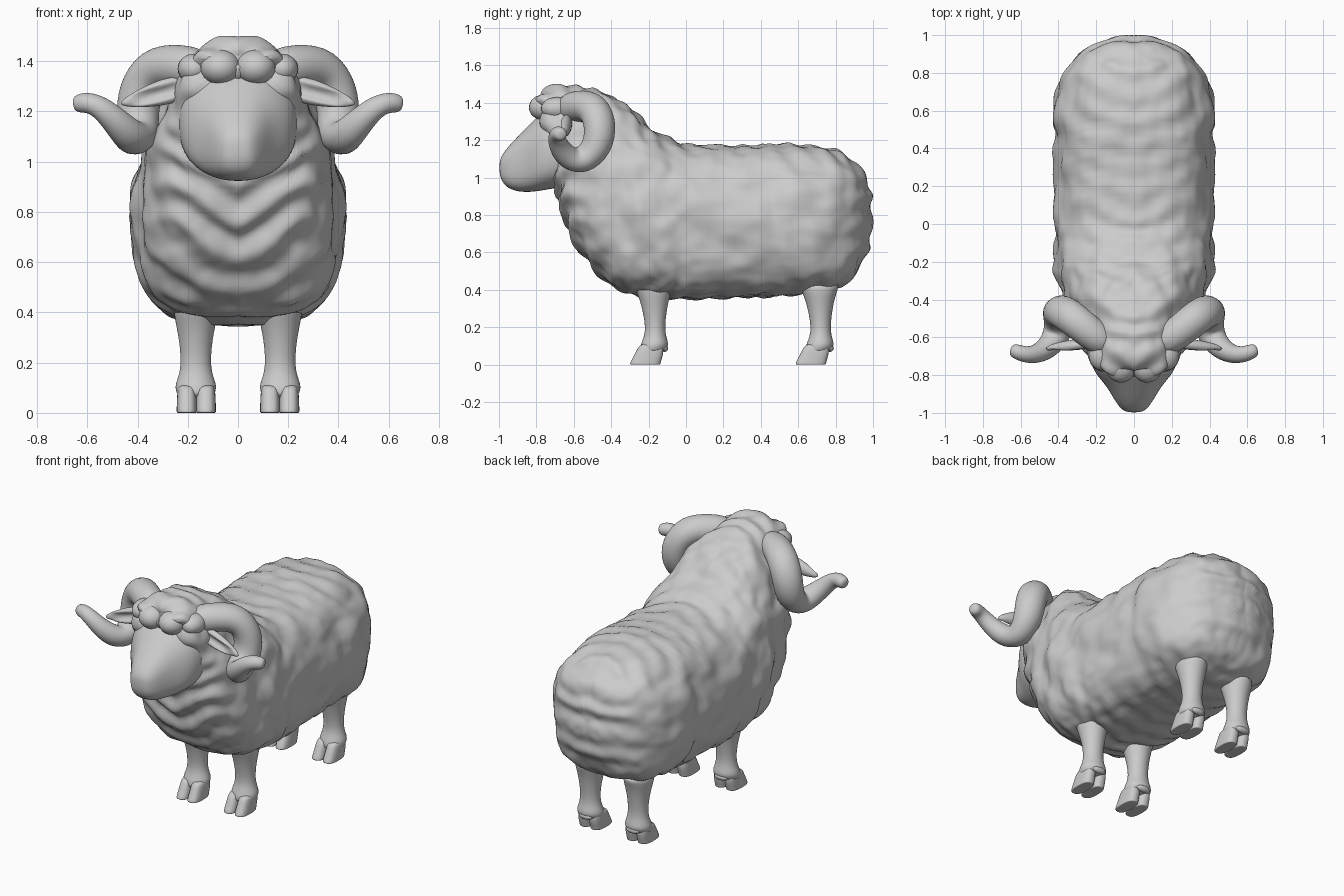
import bpy, bmesh, math
from mathutils import Vector, noise

cube = bpy.data.objects.get("Cube")
if cube:
    bpy.data.objects.remove(cube)

grey = bpy.data.materials.new("light grey")
grey.use_nodes = True
COLOUR = (0.6, 0.6, 0.6, 1)
grey.diffuse_color = COLOUR
grey.node_tree.nodes["Principled BSDF"].inputs["Base Color"].default_value = COLOUR


def section(w, h, upper=1.0, lower=1.0, taper=0.0, n=24):
    """Rounded outline with its own squareness above and below; taper narrows the top."""
    pts = []
    for i in range(n):
        a = math.tau * i / n
        c, s = math.cos(a), math.sin(a)
        power = upper if s >= 0 else lower
        u = math.copysign(abs(c) ** power, c)
        v = math.copysign(abs(s) ** power, s)
        pts.append((w * u * (1 - taper * max(0, v)), h * v))
    return pts


def loft(name, rings, levels=2):
    """Skin closed rings of points, cap the ends, subdivide and bake."""
    bm = bmesh.new()
    rows = [[bm.verts.new(p) for p in ring] for ring in rings]
    n = len(rows[0])
    for a, b in zip(rows, rows[1:]):
        for i in range(n):
            j = (i + 1) % n
            bm.faces.new((a[i], a[j], b[j], b[i]))
    bm.faces.new(rows[0])
    bm.faces.new(rows[-1])
    bmesh.ops.recalc_face_normals(bm, faces=bm.faces)
    me = bpy.data.meshes.new(name)
    bm.to_mesh(me)
    bm.free()
    ob = bpy.data.objects.new(name, me)
    bpy.context.collection.objects.link(ob)
    ob.modifiers.new("Smooth", "SUBSURF").levels = levels
    dg = bpy.context.evaluated_depsgraph_get()
    ob.data = bpy.data.meshes.new_from_object(ob.evaluated_get(dg))
    ob.modifiers.clear()
    return finish(ob)


def finish(ob):
    ob.data.materials.clear()
    ob.data.materials.append(grey)
    for f in ob.data.polygons:
        f.use_smooth = True
    return ob


def ball(name, loc, size):
    bm = bmesh.new()
    bmesh.ops.create_uvsphere(bm, u_segments=24, v_segments=16, radius=1)
    for v in bm.verts:
        v.co = Vector(loc) + Vector(a * b for a, b in zip(v.co, size))
    me = bpy.data.meshes.new(name)
    bm.to_mesh(me)
    bm.free()
    ob = bpy.data.objects.new(name, me)
    bpy.context.collection.objects.link(ob)
    return finish(ob)


def along_y(slices, upper, lower):
    """Rings from (y, bottom, top, half width, taper)."""
    return [[(x, y, (lo + hi) / 2 + z)
             for x, z in section(w, (hi - lo) / 2, upper, lower, t)]
            for y, lo, hi, w, t in slices]


def step(a, b, x):
    t = min(1, max(0, (x - a) / (b - a)))
    return t * t * (3 - 2 * t)


# Woolly body, neck and crown
body = loft("woolly_body", along_y([
    (.995, .7, .9, .06, 0), (.965, .57, 1.02, .17, 0), (.9, .46, 1.1, .285, 0),
    (.8, .39, 1.165, .365, 0), (.6, .365, 1.19, .41, 0), (.3, .355, 1.175, .415, 0),
    (0, .345, 1.175, .415, 0), (-.1, .35, 1.205, .42, .02), (-.2, .355, 1.285, .42, .08),
    (-.3, .37, 1.375, .415, .18), (-.4, .405, 1.45, .395, .27), (-.5, .5, 1.485, .365, .33),
    (-.58, .62, 1.49, .335, .28), (-.64, .75, 1.5, .295, .2), (-.69, .93, 1.5, .245, .05),
    (-.76, 1.25, 1.47, .21, 0), (-.8, 1.32, 1.43, .13, 0)], .78, .66), 3)

# Wool folds: chevrons on chest, bands on back and rump, tufts on flanks
NAPE = Vector((.16, -.37, 1.33))
offsets = []
for v in body.data.vertices:
    p, n = v.co.copy(), v.normal.copy()
    q = Vector((abs(p.x), p.y, p.z))
    warp = .06 * noise.noise(q * 4)
    slope = .45 if p.y < 0 else -.1
    upright = math.sin(math.tau * (p.z - slope * q.x + warp) / .145)
    across = math.sin(math.tau * (p.y - .35 * q.x + warp) / .13)
    tufts = noise.noise(Vector((q.x * 6, q.y * 8, q.z * 7)))
    fine = noise.noise(q * 16)
    d = (.018 if p.y < 0 else .009) * n.y ** 2 * upright + .007 * n.z ** 2 * across
    d += .026 * tufts * (.35 + .65 * n.x ** 2) + .006 * fine
    haunch = step(.46, .53, p.y - .12 * step(.6, .4, p.z))
    d += .022 * haunch * n.x ** 2 * step(1.1, .9, p.z)
    d += .025 * math.exp(-(q - NAPE).length_squared / .007)
    offsets.append(n * d)
for v, off in zip(body.data.vertices, offsets):
    v.co += off

# Face with cheeks and a tapering muzzle
loft("face", along_y([
    (-.998, 1.02, 1.09, .035, 0), (-.98, .965, 1.13, .07, 0), (-.93, .93, 1.19, .105, 0),
    (-.86, .92, 1.26, .145, .05), (-.8, .925, 1.325, .2, .08), (-.74, .935, 1.37, .232, .05),
    (-.65, .95, 1.42, .245, 0), (-.5, 1.0, 1.42, .22, 0)], .82, .74))

# Curls across the forehead
for side, word in ((1, "left"), (-1, "right")):
    ball(word + "_middle_curl", (side * .07, -.755, 1.375), (.08, .085, .07))
    ball(word + "_outer_curl", (side * .175, -.69, 1.37), (.065, .085, .06))

# Horns: a curling path with shrinking radius
HORN = [(.12, -.65, 1.36, .085), (.23, -.58, 1.385, .09), (.335, -.49, 1.38, .094),
        (.395, -.455, 1.28, .093), (.4, -.47, 1.165, .088), (.395, -.55, 1.085, .082),
        (.43, -.63, 1.1, .071), (.49, -.68, 1.165, .057), (.55, -.695, 1.22, .047),
        (.6, -.685, 1.237, .043), (.635, -.67, 1.232, .039), (.655, -.665, 1.23, .025)]


def horn(name, side):
    pts = [Vector((side * x, y, z)) for x, y, z, r in HORN]
    rings, normal = [], Vector((0, 0, 1))
    for i, p in enumerate(pts):
        t = (pts[min(i + 1, len(pts) - 1)] - pts[max(i - 1, 0)]).normalized()
        normal = (normal - t * normal.dot(t)).normalized()
        other = t.cross(normal)
        r = HORN[i][3]
        rings.append([p + normal * a + other * b for a, b in section(r, r, n=12)])
    loft(name, rings)


# Ears: drooping flattened leaves with a hollow on the front
def ear(name, side):
    ob = ball(name, (0, 0, 0), (.15, .032, .048))
    tilt = math.radians(-15)
    for v in ob.data.vertices:
        x, y, z = v.co
        z *= 1 - .35 * x / .15
        if y < 0:
            y += .03 * max(0, 1 - (z / .03) ** 2) * max(0, 1 - (x / .14) ** 2)
        v.co = (side * (.32 + x * math.cos(tilt) - z * math.sin(tilt)),
                -.645 + y - .1 * x, 1.27 + x * math.sin(tilt) + z * math.cos(tilt))
    if side < 0:
        ob.data.flip_normals()


# Legs: (z, y centre, half depth, half width)
LEG = [(.44, -.172, .11, .085), (.4, -.172, .1, .09), (.35, -.17, .08, .08),
       (.28, -.167, .064, .066), (.2, -.165, .053, .06), (.15, -.165, .06, .068),
       (.11, -.167, .076, .085), (.085, -.175, .074, .08), (.06, -.185, .06, .07)]
TOE = [(.115, -.185, .055, .032), (.085, -.19, .072, .038), (.05, -.2, .078, .04),
       (.012, -.217, .083, .041), (0, -.218, .083, .041), (0, -.218, .07, .032)]


def column(name, rows, x0, y0, power):
    loft(name, [[(x0 + x, y0 + yc + y, z) for x, y in section(w, d, power, power, n=16)]
                for z, yc, d, w in rows])


for side, word in ((1, "left"), (-1, "right")):
    horn(word + "_horn", side)
    ear(word + "_ear", side)
    for end, y0 in (("front", 0), ("back", .885)):
        part = end + "_" + word
        column(part + "_leg", LEG, side * .168, y0, 1)
        column(part + "_outer_toe", TOE, side * .204, y0, .75)
        column(part + "_inner_toe", TOE, side * .128, y0, .75)
        ball(part + "_dewclaws", (side * .166, y0 - .115, .088), (.045, .02, .02))
